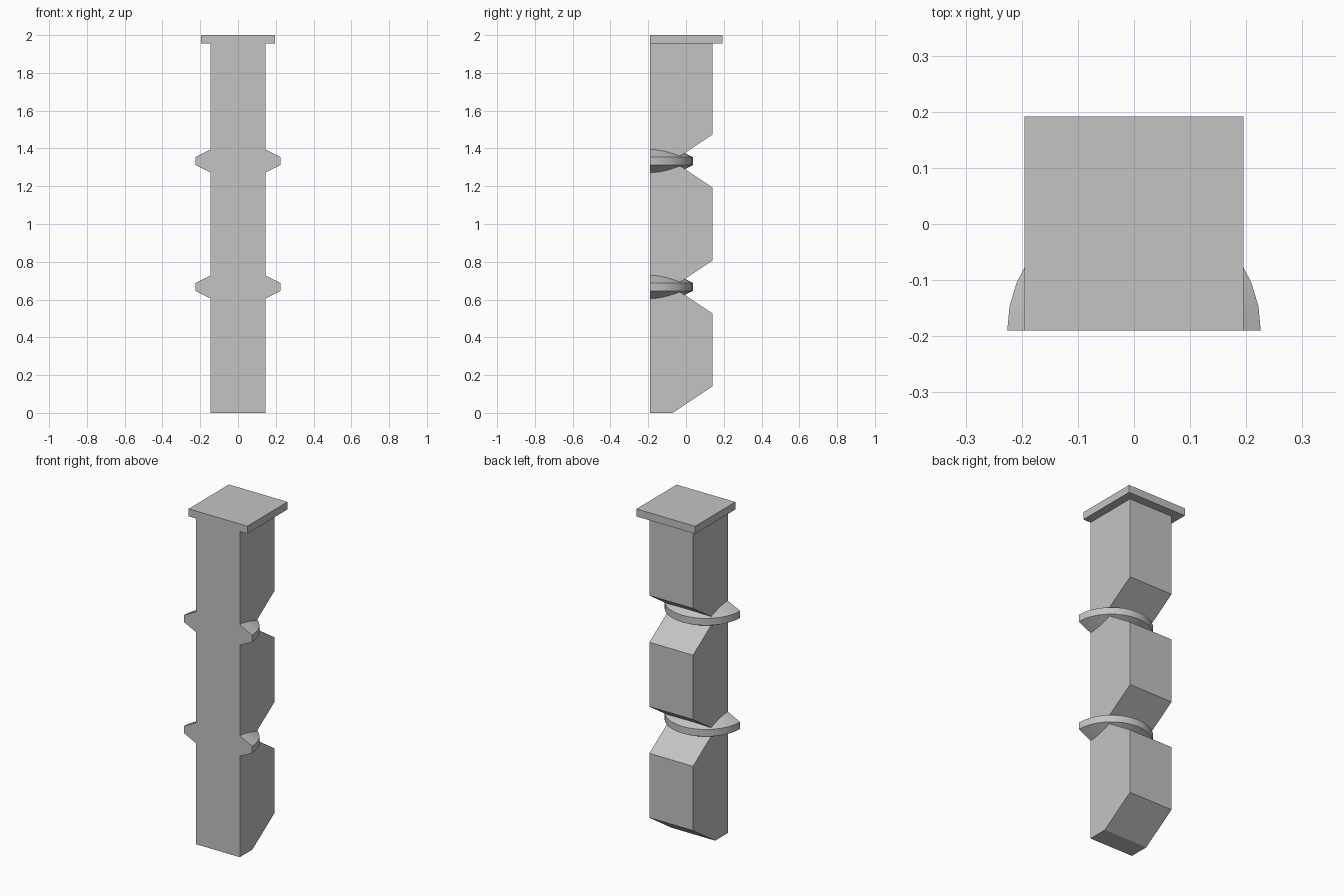
import bpy
import bmesh
from mathutils import Matrix

FRONT = -0.19      # flat front plane of the half column
OVER = -0.6        # parts run past the front plane, then get trimmed
PITCH = 2 / 3      # spacing of the rings and notches

default = bpy.data.objects.get("Cube")
if default:
    bpy.data.objects.remove(default, do_unlink=True)

grey = bpy.data.materials.new("light_grey")
grey.use_nodes = True
colour = (0.55, 0.55, 0.55, 1)
grey.diffuse_color = colour
grey.node_tree.nodes["Principled BSDF"].inputs["Base Color"].default_value = colour


def add_object(name, bm):
    bmesh.ops.recalc_face_normals(bm, faces=bm.faces[:])
    mesh = bpy.data.meshes.new(name)
    bm.to_mesh(mesh)
    bm.free()
    mesh.materials.append(grey)
    obj = bpy.data.objects.new(name, mesh)
    bpy.context.scene.collection.objects.link(obj)
    return obj


def box(name, low, high):
    bm = bmesh.new()
    bmesh.ops.create_cube(bm, size=1)
    for v in bm.verts:
        v.co = [low[i] if v.co[i] < 0 else high[i] for i in range(3)]
    return add_object(name, bm)


def column():
    # side profile with sloping notches, extruded across the width
    root, back, rise = -0.07, 0.14, 0.14
    profile = [(OVER, 0)]
    for i in range(3):
        z = i * PITCH
        profile += [(root, z), (back, z + rise)]
        if i < 2:
            profile.append((back, z + PITCH - rise))
    profile += [(back, 1.97), (OVER, 1.97)]
    bm = bmesh.new()
    face = bm.faces.new([bm.verts.new((-0.145, y, z)) for y, z in profile])
    new = bmesh.ops.extrude_face_region(bm, geom=[face])["geom"]
    bmesh.ops.translate(bm, vec=(0.29, 0, 0),
                        verts=[v for v in new if isinstance(v, bmesh.types.BMVert)])
    return add_object("column", bm)


def ring(name, z):
    # disc with a straight rim and conical top and bottom
    bm = bmesh.new()
    profile = [(0.04, -0.114), (0.226, -0.021), (0.226, 0.021), (0.04, 0.114)]
    loops = []
    for radius, height in profile:
        made = bmesh.ops.create_circle(
            bm, segments=32, radius=radius,
            matrix=Matrix.Translation((0, FRONT, z + height)))
        loops.append(made["verts"])
    for a, b in zip(loops, loops[1:]):
        for i in range(32):
            j = (i + 1) % 32
            bm.faces.new((a[i], a[j], b[j], b[i]))
    bm.faces.new(loops[0])
    bm.faces.new(loops[-1])
    return add_object(name, bm)


# column, rings and cap fused, then trimmed flat at the front
post = column()
parts = [ring("lower_ring", PITCH), ring("upper_ring", 2 * PITCH),
         box("cap", (-0.195, OVER - 0.05, 1.955), (0.195, 0.192, 2))]
trim = box("front_trim", (-1, -1, -1), (1, FRONT, 3))
for helper in parts + [trim]:
    helper.hide_render = True
    mod = post.modifiers.new(helper.name, "BOOLEAN")
    mod.object = helper
    mod.solver = "EXACT"
    mod.operation = "DIFFERENCE" if helper is trim else "UNION"

bpy.context.view_layer.update()
graph = bpy.context.evaluated_depsgraph_get()
fused = bpy.data.meshes.new_from_object(post.evaluated_get(graph))
post.modifiers.clear()
post.data = fused
post.name = "ringed_half_column"
for helper in parts + [trim]:
    bpy.data.objects.remove(helper, do_unlink=True)

# smooth the round rims, keep all other edges sharp
bpy.ops.object.select_all(action="DESELECT")
post.select_set(True)
bpy.context.view_layer.objects.active = post
bpy.ops.object.shade_smooth_by_angle(angle=0.4)
